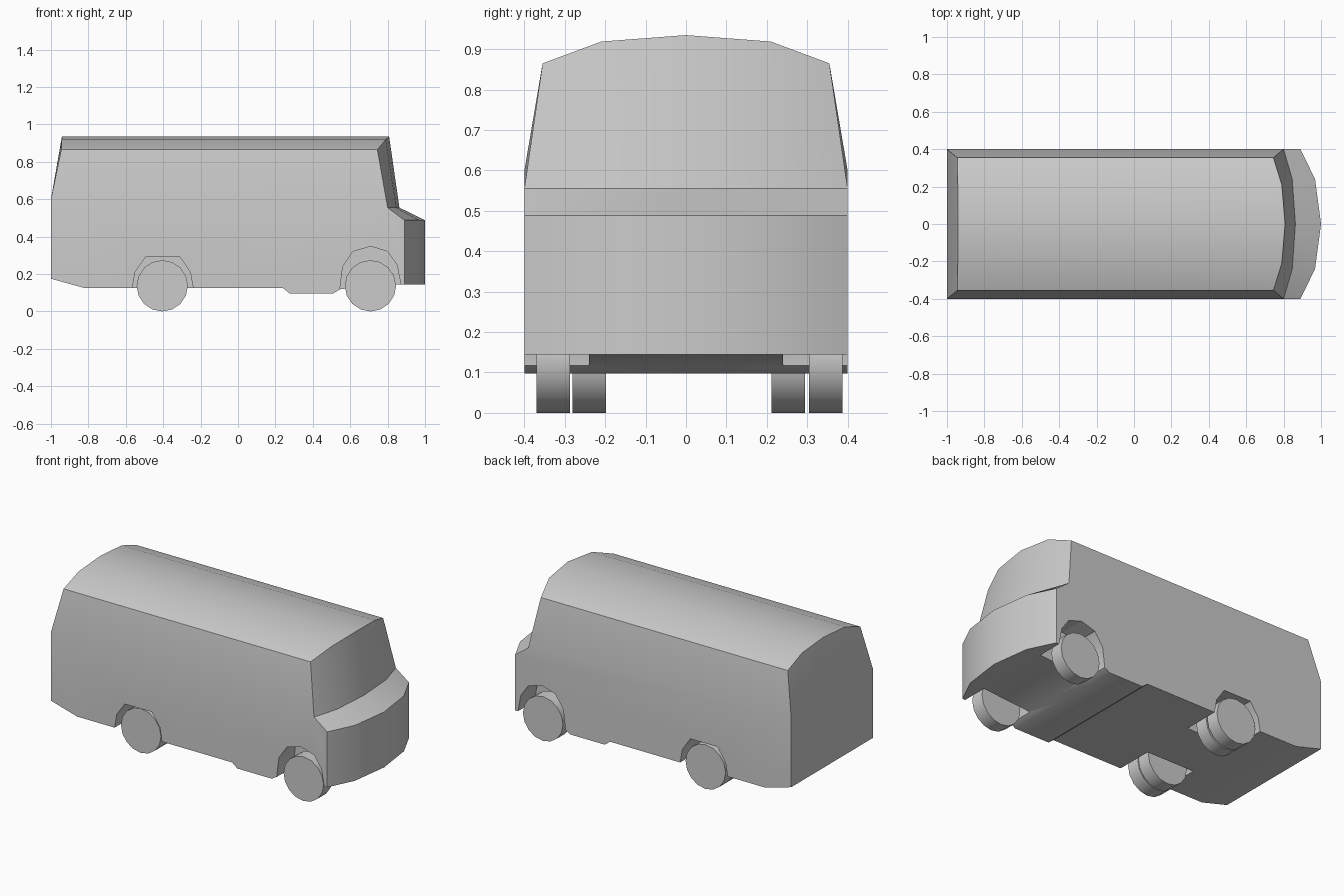
import bpy, bmesh, math

if "Cube" in bpy.data.objects:
    bpy.data.objects.remove(bpy.data.objects["Cube"])


def new_object(name, bm):
    bmesh.ops.recalc_face_normals(bm, faces=bm.faces[:])
    mesh = bpy.data.meshes.new(name)
    bm.to_mesh(mesh)
    bm.free()
    ob = bpy.data.objects.new(name, mesh)
    bpy.context.collection.objects.link(ob)
    return ob


def activate(ob):
    bpy.ops.object.select_all(action='DESELECT')
    ob.select_set(True)
    bpy.context.view_layer.objects.active = ob


def smooth(ob):
    activate(ob)
    bpy.ops.object.shade_smooth_by_angle(angle=math.radians(30))


def extrude_y(name, profile, y0, y1):
    bm = bmesh.new()
    face = bm.faces.new([bm.verts.new((x, y0, z)) for x, z in profile])
    ext = bmesh.ops.extrude_face_region(bm, geom=[face])
    moved = [v for v in ext['geom'] if isinstance(v, bmesh.types.BMVert)]
    bmesh.ops.translate(bm, verts=moved, vec=(0, y1 - y0, 0))
    return new_object(name, bm)


# Body: side profile lofted across the width with a bowed nose and roof
# lower y, roof y, nose x, windscreen base x, windscreen top x, roof z
half = [(0.4, 0.355, 0.89, 0.80, 0.745, 0.865),
        (0.24, 0.21, 0.968, 0.846, 0.79, 0.919)]
middle = (0, 0, 1.0, 0.863, 0.808, 0.935)
stations = [(-s[0], -s[1]) + s[2:] for s in half] + [middle] + half[::-1]
under = [(-1, 0.175), (-0.82, 0.125), (0.24, 0.125), (0.275, 0.097),
         (0.51, 0.097), (0.55, 0.12), (0.87, 0.145)]
bm = bmesh.new()
rings = []
for y, yr, nose, base, top, zr in stations:
    low = under + [(nose, 0.145), (nose, 0.488), (base, 0.555)]
    ring = [bm.verts.new((x, y, z)) for x, z in low]
    ring.append(bm.verts.new((top, yr, zr)))
    ring.append(bm.verts.new((-0.945 + (zr - 0.865) * 0.05, yr, zr)))
    ring.append(bm.verts.new((-1, y, 0.6)))
    rings.append(ring)
for a, b in zip(rings, rings[1:]):
    n = len(a)
    for i in range(n):
        j = (i + 1) % n
        bm.faces.new((a[i], a[j], b[j], b[i]))
for ring in (rings[0], rings[-1]):
    bm.faces.new(ring[:10] + ring[12:])
    bm.faces.new(ring[9:])
body = new_object("van_body", bm)

# Wheel wells cut into the body
rear_arch = [(-0.565, 0), (-0.565, 0.125), (-0.55, 0.21), (-0.495, 0.29),
             (-0.31, 0.29), (-0.255, 0.21), (-0.24, 0.125), (-0.24, 0)]
front_arch = [(0.545, 0), (0.545, 0.12), (0.56, 0.24), (0.615, 0.32),
              (0.71, 0.348), (0.80, 0.32), (0.85, 0.25), (0.87, 0.145),
              (0.87, 0)]
for arch, depth in ((rear_arch, 0.17), (front_arch, 0.24)):
    for side in (-1, 1):
        cutter = extrude_y("arch_cutter", arch, side * depth, side * 0.5)
        cutter.hide_render = True
        mod = body.modifiers.new("arch", 'BOOLEAN')
        mod.operation = 'DIFFERENCE'
        mod.solver = 'EXACT'
        mod.object = cutter
        activate(body)
        bpy.ops.object.modifier_apply(modifier=mod.name)
        bpy.data.objects.remove(cutter)
smooth(body)


# Wheels: single in front, paired at the rear
def wheel(name, x, y0, y1):
    r = 0.137
    prof = [(x + r * math.cos(2 * math.pi * i / 16),
             r + r * math.sin(2 * math.pi * i / 16)) for i in range(16)]
    smooth(extrude_y(name, prof, y0, y1))


for label, y0, y1 in (("right", -0.370, -0.287), ("left", 0.304, 0.387)):
    wheel("front_wheel_" + label, 0.708, y0, y1)
    wheel("rear_outer_wheel_" + label, -0.405, y0, y1)
for label, y0, y1 in (("right", -0.281, -0.198), ("left", 0.212, 0.295)):
    wheel("rear_inner_wheel_" + label, -0.405, y0, y1)
